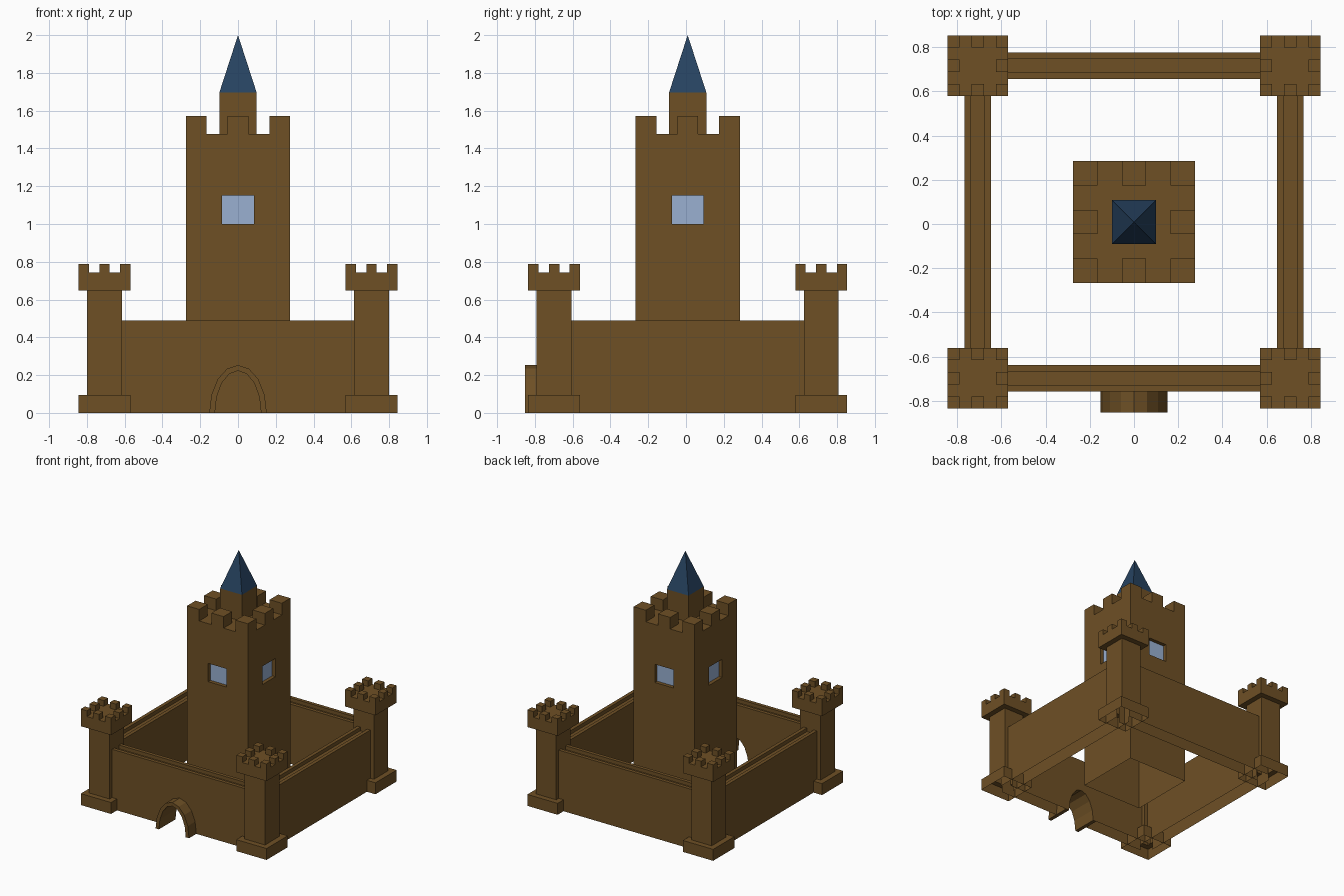
import bpy, bmesh, math
from mathutils import Matrix, Vector

if "Cube" in bpy.data.objects:
    bpy.data.objects.remove(bpy.data.objects["Cube"])

CY = 0.009          # castle centre in y (the gate arch sticks out in front)
TX = 0.707          # corner tower / wall centre offset


def material(name, rgb):
    m = bpy.data.materials.new(name)
    m.diffuse_color = (*rgb, 1)
    m.use_nodes = True
    m.node_tree.nodes["Principled BSDF"].inputs["Base Color"].default_value = m.diffuse_color
    return m


STONE = material("brown stone", (0.156, 0.080, 0.0185))
ROOF = material("navy roof", (0.0200, 0.0560, 0.118))
GLASS = material("pale blue glass", (0.320, 0.435, 0.640))


def face(bm, pts):
    return bm.faces.new([bm.verts.new(p) for p in pts])


def finish(bm, name, mat, loc=(0, CY, 0), turn=0):
    bmesh.ops.remove_doubles(bm, verts=bm.verts, dist=1e-5)
    bmesh.ops.recalc_face_normals(bm, faces=bm.faces)
    me = bpy.data.meshes.new(name)
    bm.to_mesh(me)
    bm.free()
    me.materials.append(mat)
    ob = bpy.data.objects.new(name, me)
    ob.location = loc
    ob.rotation_euler.z = turn
    bpy.context.collection.objects.link(ob)
    return ob


def stepped_square(bm, profile):
    """Square shell through (half width, height) pairs, open at both ends."""
    corners = [(-1, -1), (1, -1), (1, 1), (-1, 1)]
    for (r0, z0), (r1, z1) in zip(profile, profile[1:]):
        for k in range(4):
            a, b = corners[k], corners[(k + 1) % 4]
            face(bm, [(a[0] * r0, a[1] * r0, z0), (b[0] * r0, b[1] * r0, z0),
                      (b[0] * r1, b[1] * r1, z1), (a[0] * r1, a[1] * r1, z1)])


def battlement(bm, r, z, h):
    """5 x 5 deck whose alternate border cells rise as merlons."""
    c = 2 * r / 5

    def top(i, j):
        border = i in (0, 4) or j in (0, 4)
        return z + h if border and i % 2 == 0 and j % 2 == 0 else z

    for i in range(5):
        for j in range(5):
            x, y, t = -r + i * c, -r + j * c, top(i, j)
            q = [(x, y), (x + c, y), (x + c, y + c), (x, y + c)]
            face(bm, [(*p, t) for p in q])
            if t > z:
                for k in range(4):
                    a, b = q[k], q[(k + 1) % 4]
                    face(bm, [(*a, z), (*b, z), (*b, t), (*a, t)])


# Corner towers: plinth, shaft, projecting battlement
for sx, nx in ((-1, "left"), (1, "right")):
    for sy, ny in ((-1, "front"), (1, "back")):
        bm = bmesh.new()
        stepped_square(bm, [(0.1375, 0), (0.1375, 0.094), (0.0925, 0.094),
                            (0.0925, 0.648), (0.1375, 0.648), (0.1375, 0.742)])
        battlement(bm, 0.1375, 0.742, 0.047)
        finish(bm, f"{ny}_{nx}_tower", STONE, (sx * TX, CY + sy * TX, 0))


# Gate arch outline: half ellipse in eight segments
def arch(a, b):
    return [(a * math.cos(math.pi * k / 8), b * math.sin(math.pi * k / 8))
            for k in range(9)]


OUTER, INNER = arch(0.152, 0.253), arch(0.122, 0.223)

# Curtain walls with a sunken walkway between two parapets
T, H, L = 0.06, 0.49, 0.70
section = [(-T, 0), (-T, H), (-0.031, H), (-0.031, H - 0.03),
           (0.031, H - 0.03), (0.031, H), (T, H), (T, 0)]
for k, name in enumerate(("front_wall", "right_wall", "back_wall", "left_wall")):
    bm = bmesh.new()
    for n, ((y0, z0), (y1, z1)) in enumerate(zip(section, section[1:])):
        if k == 0 and n in (0, 6):      # gate opening in both front wall faces
            face(bm, [(L, y0, 0), (L, y0, H), (-L, y0, H), (-L, y0, 0)]
                 + [(x, y0, z) for x, z in reversed(INNER)])
        else:
            face(bm, [(-L, y0, z0), (L, y0, z0), (L, y1, z1), (-L, y1, z1)])
    turn = k * math.pi / 2
    off = Matrix.Rotation(turn, 3, 'Z') @ Vector((0, -TX, 0))
    finish(bm, name, STONE, (off.x, off.y + CY, 0), turn)

# Gate arch ring, running through the front wall
bm = bmesh.new()
ya, yb = -0.853, CY - TX + T
for k in range(8):
    (ox, oz), (px, pz) = OUTER[k], OUTER[k + 1]
    (ix, iz), (jx, jz) = INNER[k], INNER[k + 1]
    face(bm, [(ox, ya, oz), (px, ya, pz), (px, yb, pz), (ox, yb, oz)])
    face(bm, [(ix, ya, iz), (jx, ya, jz), (jx, yb, jz), (ix, yb, iz)])
    face(bm, [(ox, ya, oz), (px, ya, pz), (jx, ya, jz), (ix, ya, iz)])
for s in (0, 8):
    o, i = OUTER[s][0], INNER[s][0]
    face(bm, [(o, ya, 0), (o, yb, 0), (i, yb, 0), (i, ya, 0)])
finish(bm, "gate_arch", STONE, (0, 0, 0))

# Keep: four sides each with a recessed window opening, battlement on top
R, DECK, DEPTH = 0.276, 1.477, 0.03
xs, zs = [-R, -0.084, 0.084, R], [0, 1.0, 1.15, DECK]
keep, panes = bmesh.new(), bmesh.new()
for k in range(4):
    rot = Matrix.Rotation(k * math.pi / 2, 3, 'Z')

    def put(bm, pts):
        face(bm, [rot @ Vector(p) for p in pts])

    for i in range(3):
        for j in range(3):
            q = [(xs[i], zs[j]), (xs[i + 1], zs[j]),
                 (xs[i + 1], zs[j + 1]), (xs[i], zs[j + 1])]
            if (i, j) != (1, 1):
                put(keep, [(x, -R, z) for x, z in q])
                continue
            put(panes, [(x, -R + DEPTH, z) for x, z in q])
            for n in range(4):
                (x0, z0), (x1, z1) = q[n], q[(n + 1) % 4]
                put(keep, [(x0, -R, z0), (x1, -R, z1),
                           (x1, -R + DEPTH, z1), (x0, -R + DEPTH, z0)])
battlement(keep, R, DECK, 0.095)
finish(keep, "keep", STONE)
finish(panes, "keep_windows", GLASS)

# Turret and pointed roof
bm = bmesh.new()
stepped_square(bm, [(0.099, DECK), (0.099, 1.695)])
finish(bm, "turret", STONE)
bm = bmesh.new()
bmesh.ops.create_cone(bm, cap_ends=True, segments=4, radius1=0.099 * math.sqrt(2),
                      radius2=0, depth=0.305,
                      matrix=Matrix.Translation((0, 0, 1.8475))
                      @ Matrix.Rotation(math.pi / 4, 4, 'Z'))
# keep the roof square to the walls whichever way the cone starts
if max(abs(v.co.x) for v in bm.verts) > 0.12:
    bmesh.ops.rotate(bm, verts=bm.verts, cent=(0, 0, 0),
                     matrix=Matrix.Rotation(math.pi / 4, 3, 'Z'))
finish(bm, "spire_roof", ROOF)
